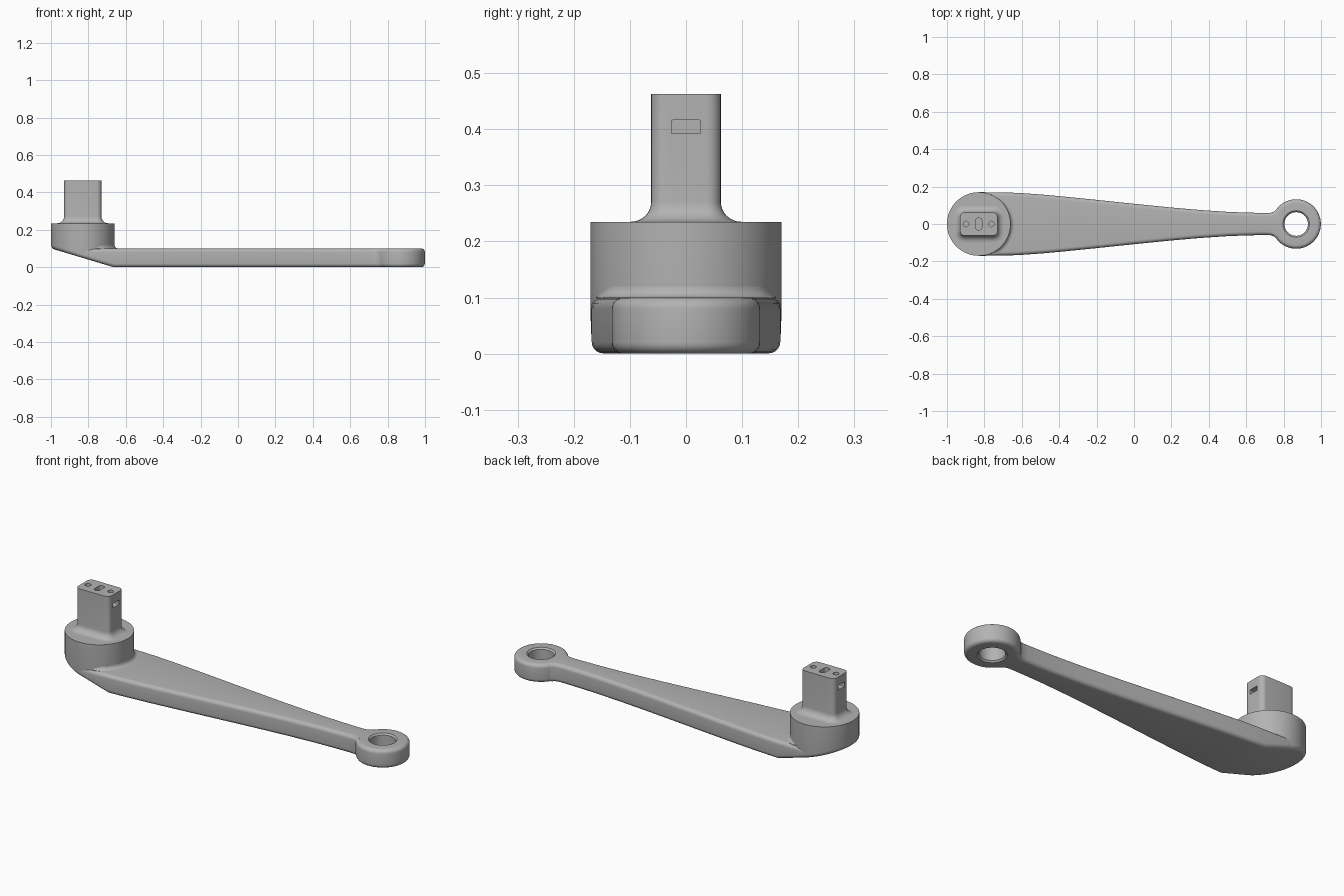
import bpy, bmesh
from math import sin, cos, pi, radians, sqrt

if "Cube" in bpy.data.objects:
    bpy.data.objects.remove(bpy.data.objects["Cube"], do_unlink=True)

grey = bpy.data.materials.new("plain_grey")
grey.use_nodes = True
grey.diffuse_color = (0.45, 0.45, 0.45, 1)
grey.node_tree.nodes["Principled BSDF"].inputs["Base Color"].default_value = grey.diffuse_color

HUB_X, HUB_R, HUB_TOP = -0.83, 0.17, 0.235
EYE_X, EYE_R, HOLE_R = 0.867, 0.132, 0.063
THICK, ROUND, POST_TOP = 0.1, 0.02, 0.463


def underside(x):
    """Height of the bottom, which slopes up under the hub."""
    return max(0.0, (-0.665 - x) * 0.3)


def loft(name, loops, cyclic=False):
    """Bridge closed loops of equal length, capping the ends unless cyclic."""
    bm = bmesh.new()
    rings = [[bm.verts.new(p) for p in loop] for loop in loops]
    count = len(rings[0])
    pairs = list(zip(rings, rings[1:]))
    if cyclic:
        pairs.append((rings[-1], rings[0]))
    else:
        bm.faces.new(rings[0])
        bm.faces.new(rings[-1])
    for a, b in pairs:
        for i in range(count):
            j = (i + 1) % count
            bm.faces.new((a[i], a[j], b[j], b[i]))
    bmesh.ops.recalc_face_normals(bm, faces=bm.faces)
    mesh = bpy.data.meshes.new(name)
    bm.to_mesh(mesh)
    bm.free()
    mesh.materials.append(grey)
    obj = bpy.data.objects.new(name, mesh)
    bpy.context.collection.objects.link(obj)
    return obj


def smooth(obj):
    bpy.ops.object.select_all(action='DESELECT')
    obj.select_set(True)
    bpy.context.view_layer.objects.active = obj
    bpy.ops.object.shade_smooth_by_angle(angle=radians(32))


def rounded_rect(hx, hy, r, steps=6):
    """Rounded rectangle about the origin, as 2D points."""
    pts = []
    for k, (sx, sy) in enumerate([(1, 1), (-1, 1), (-1, -1), (1, -1)]):
        for i in range(steps + 1):
            a = (k + i / steps) * pi / 2
            pts.append((sx * (hx - r) + r * cos(a), sy * (hy - r) + r * sin(a)))
    return pts


def circle(cx, r, z, n=96):
    return [(cx + r * cos(2 * pi * i / n), r * sin(2 * pi * i / n), z) for i in range(n)]


# Arm: rounded sections along x, from inside the hub to inside the eye
stations = [(-0.86, 0.167), (-0.83, 0.17), (-0.75, 0.1695), (-0.665, 0.168), (-0.6, 0.165),
            (-0.5, 0.158), (-0.4, 0.149), (-0.2, 0.129), (0, 0.108), (0.2, 0.088),
            (0.35, 0.075), (0.5, 0.065), (0.6, 0.061), (0.7, 0.059), (0.73, 0.06),
            (0.748, 0.066), (0.757, 0.075), (0.77, 0.082)]
sections = []
for x, half in stations:
    low = underside(x) + 0.0005
    mid, hz = (THICK + low) / 2, (THICK - low) / 2
    sections.append([(x, y, mid + z) for y, z in rounded_rect(half, hz, ROUND)])
smooth(loft("arm", sections))

# Hub: round drum with a slanted, rounded underside
layers = []
for i in range(7):
    a = i / 6 * pi / 2
    r = HUB_R - ROUND * (1 - sin(a))
    layers.append([(x, y, underside(x) + ROUND * (1 - cos(a))) for x, y, _ in circle(HUB_X, r, 0)])
layers.append(circle(HUB_X, HUB_R, HUB_TOP))
smooth(loft("hub", layers))

# Fillet where the hub meets the top of the arm, fading out at both ends
blend = []
for deg in range(-70, 71, 4):
    a = radians(deg)
    f = ROUND * max(0.02, min(1, (70 - abs(deg)) / 18))
    prof = [(HUB_R - 0.01, THICK - 0.005), (HUB_R - 0.01, THICK + f)]
    for i in range(7):
        t = i / 6 * pi / 2
        prof.append((HUB_R + f * (1 - cos(t)), THICK + f * (1 - sin(t))))
    prof.append((HUB_R + f, THICK - 0.005))
    blend.append([(HUB_X + r * cos(a), r * sin(a), z) for r, z in prof])
smooth(loft("hub_fillet", blend))

# Eye: rounded ring with a lightly chamfered bore
ring = []
for k in (0, 1):
    for i in range(7):
        a = (k + i / 6) * pi / 2
        z = ROUND if k == 1 else THICK - ROUND
        side = sin(a) if k == 0 else -sin(a - pi / 2 + pi / 2)
        if k == 0:
            ring.append((EYE_R - ROUND + ROUND * cos(a), z + ROUND * side))
ring = [(r, THICK - z) for r, z in reversed(ring)] + ring
c = 0.008
ring += [(HOLE_R + c, THICK), (HOLE_R, THICK - c), (HOLE_R, c), (HOLE_R + c, 0)]
smooth(loft("eye_ring", [circle(EYE_X, r, z) for r, z in ring], cyclic=True))

# Post: rounded block flaring into the hub
flare = 0.036
levels = [(flare, HUB_TOP - 0.01)]
for i in range(9):
    t = i / 8 * pi / 2
    levels.append((flare * (1 - sin(t)), HUB_TOP + flare * (1 - cos(t))))
levels.append((0, POST_TOP))
post = loft("post", [[(HUB_X + x, y, z) for x, y in rounded_rect(0.1 + d, 0.062 + d, 0.025 + d)]
                     for d, z in levels])


def cut(name, loops):
    cutter = loft(name, loops)
    cutter.hide_render = True
    mod = post.modifiers.new(name, 'BOOLEAN')
    mod.operation = 'DIFFERENCE'
    mod.solver = 'EXACT'
    mod.object = cutter
    bpy.context.view_layer.objects.active = post
    bpy.ops.object.modifier_apply(modifier=name)
    bpy.data.objects.remove(cutter, do_unlink=True)


# Pockets: two round holes and an oval slot on top, a slot in each end
for s in (-1, 1):
    cut("round_hole", [circle(HUB_X + s * 0.068, 0.015, z, 24) for z in (POST_TOP - 0.04, 0.5)])
    cut("end_slot", [[(HUB_X + s * d, y, 0.404 + z) for y, z in rounded_rect(0.026, 0.012, 0.002, 2)]
                     for d in (0.07, 0.15)])
cut("oval_slot", [[(HUB_X + x, y, z) for x, y in rounded_rect(0.016, 0.031, 0.012)]
                  for z in (POST_TOP - 0.04, 0.5)])
smooth(post)
